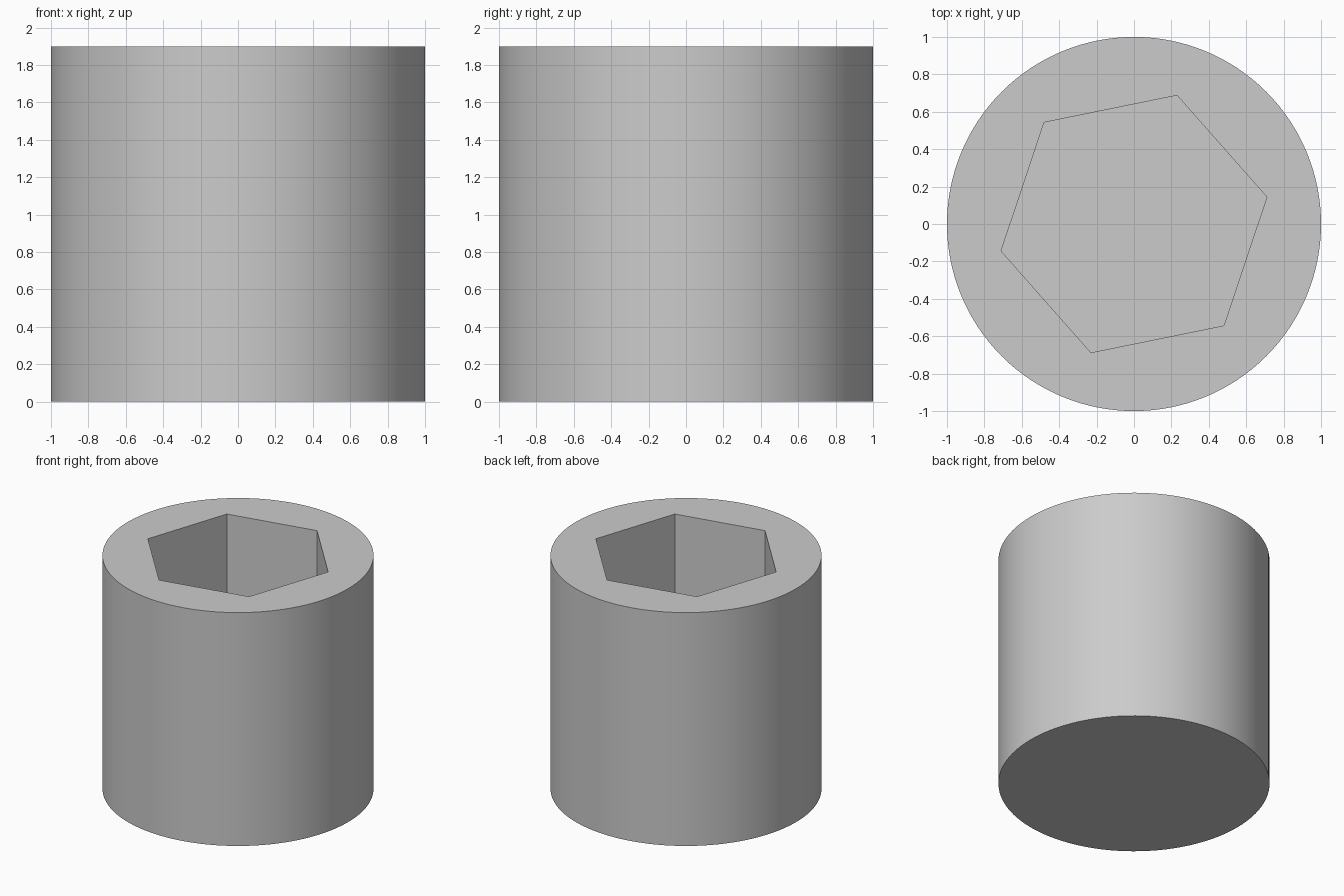
import bpy, bmesh, math

HEIGHT, RADIUS = 1.9, 1.0
SOCKET_RADIUS, SOCKET_DEPTH, SOCKET_TURN = 0.725, 1.0, math.radians(11.5)

cube = bpy.data.objects.get("Cube")
if cube:
    bpy.data.objects.remove(cube, do_unlink=True)

# Plain grey
grey = bpy.data.materials.new("plain_grey")
grey.use_nodes = True
colour = (0.6, 0.6, 0.6, 1)
grey.diffuse_color = colour
grey.node_tree.nodes["Principled BSDF"].inputs["Base Color"].default_value = colour


def prism(name, sides, radius, bottom, top, turn=0):
    """Upright prism between two heights."""
    bm = bmesh.new()
    ring = [bm.verts.new((radius * math.cos(turn + i * math.tau / sides),
                          radius * math.sin(turn + i * math.tau / sides), bottom))
            for i in range(sides)]
    base = bm.faces.new(ring)
    raised = bmesh.ops.extrude_face_region(bm, geom=[base], use_keep_orig=True)
    verts = [g for g in raised["geom"] if isinstance(g, bmesh.types.BMVert)]
    bmesh.ops.translate(bm, verts=verts, vec=(0, 0, top - bottom))
    bmesh.ops.recalc_face_normals(bm, faces=bm.faces)
    mesh = bpy.data.meshes.new(name)
    bm.to_mesh(mesh)
    bm.free()
    mesh.materials.append(grey)
    obj = bpy.data.objects.new(name, mesh)
    bpy.context.collection.objects.link(obj)
    return obj


# Round body and the hexagonal cutter
body = prism("socket_body", 128, RADIUS, 0, HEIGHT)
cutter = prism("hex_cutter", 6, SOCKET_RADIUS, HEIGHT - SOCKET_DEPTH, HEIGHT + 0.2, SOCKET_TURN)

# Blind hexagonal socket
cut = body.modifiers.new("hex_socket", "BOOLEAN")
cut.operation = "DIFFERENCE"
cut.solver = "EXACT"
cut.object = cutter
bpy.context.view_layer.objects.active = body
body.select_set(True)
bpy.ops.object.modifier_apply(modifier=cut.name)
bpy.data.objects.remove(cutter, do_unlink=True)

# Smooth wall with crisp rims
bpy.ops.object.shade_smooth_by_angle(angle=math.radians(30))
